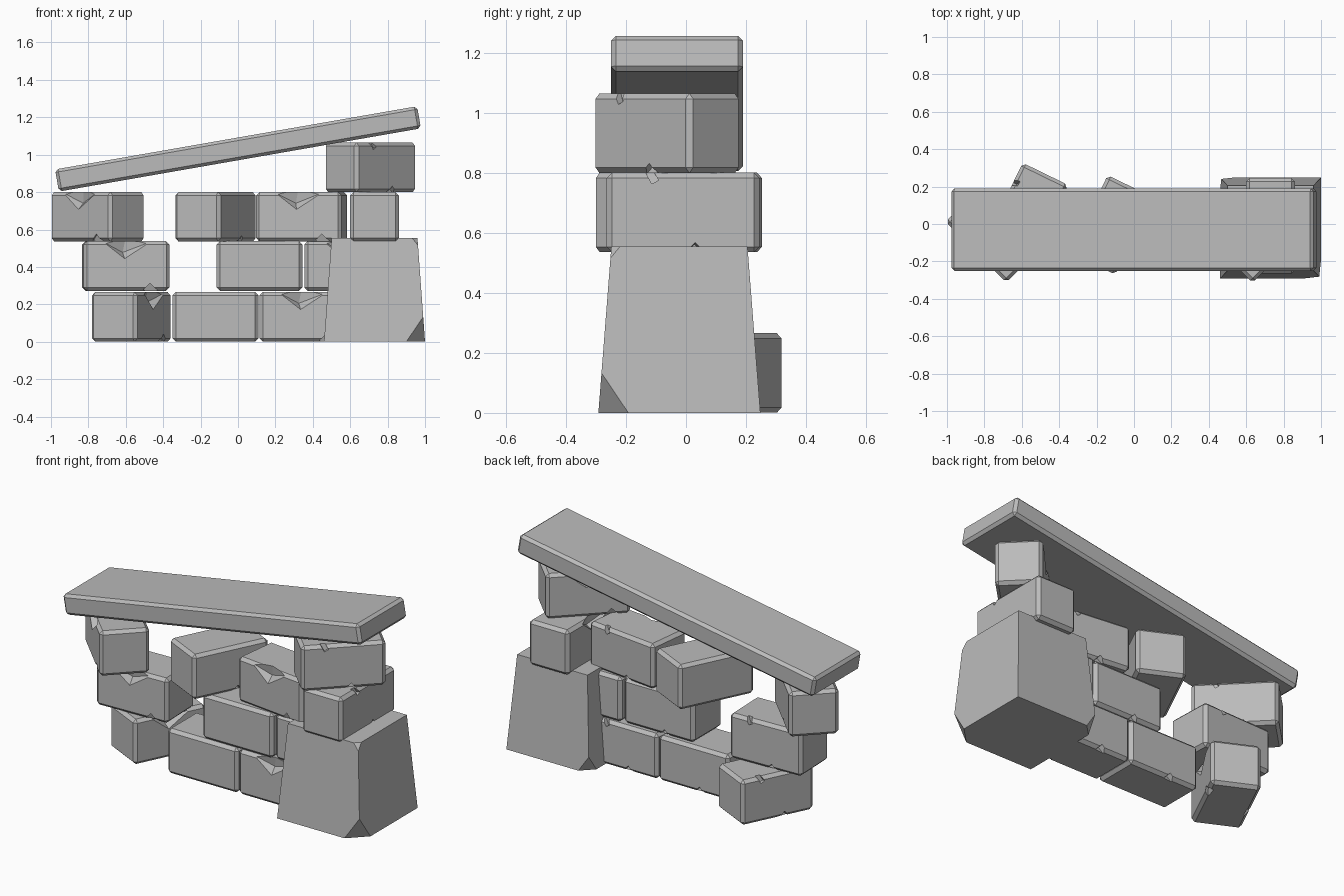
import bpy, bmesh
from math import radians
from mathutils import Matrix, Vector, Euler

cube = bpy.data.objects.get("Cube")
if cube:
    bpy.data.objects.remove(cube, do_unlink=True)

stone_grey = bpy.data.materials.new("stone_grey")
stone_grey.use_nodes = True
COLOUR = (0.5, 0.5, 0.5, 1)
stone_grey.diffuse_color = COLOUR
stone_grey.node_tree.nodes["Principled BSDF"].inputs["Base Color"].default_value = COLOUR


def to_object(name, bm):
    bmesh.ops.recalc_face_normals(bm, faces=bm.faces)
    mesh = bpy.data.meshes.new(name)
    bm.to_mesh(mesh)
    bm.free()
    mesh.materials.append(stone_grey)
    obj = bpy.data.objects.new(name, mesh)
    bpy.context.collection.objects.link(obj)
    return obj


def box(size, bevel):
    bm = bmesh.new()
    bmesh.ops.create_cube(bm, size=1)
    bmesh.ops.scale(bm, vec=size, verts=bm.verts)
    if bevel:
        bmesh.ops.bevel(bm, geom=bm.edges[:], offset=bevel, segments=1, affect='EDGES')
    return bm


def add_pyramid(bm, base, apex):
    """Four-sided spike used to knock a chip out of a block."""
    ring = [bm.verts.new(p) for p in base]
    tip = bm.verts.new(apex)
    bm.faces.new(ring)
    for i in range(4):
        bm.faces.new((ring[i], ring[i - 1], tip))


def add_cube(bm, centre, size, turn):
    m = Matrix.Translation(centre) @ Euler(turn).to_matrix().to_4x4() @ Matrix.Diagonal((*size, 1))
    bmesh.ops.create_cube(bm, size=1, matrix=m)


def carve(obj, size, chipped):
    """Cut the dent and edge nicks that weather each block."""
    x, y, z = (s / 2 for s in size)
    bm = bmesh.new()
    add_cube(bm, (-0.04, y, -z), (0.045, 0.045, 0.045), (0.3, 0.75, 0.3))
    if chipped:
        # wide dent breaking the upper front edge
        add_pyramid(bm, [(-0.17, -y - 0.02, z + 0.02), (0.0, -y - 0.05, z - 0.13),
                         (0.19, -y - 0.02, z + 0.02), (0.0, -y + 0.03, z + 0.04)],
                    (-0.02, -y + 0.045, z - 0.06))
        # broken lower front edge and a slot in the upper back edge
        add_cube(bm, (x - 0.1, -y, -z), (0.06, 0.05, 0.05), (0.4, 0.7, 0.4))
        add_cube(bm, (0.11, y, z), (0.025, 0.06, 0.07), (0.2, 0.5, 0))
    cutter = to_object("chip_cutter", bm)
    cutter.hide_render = True
    mod = obj.modifiers.new("chips", 'BOOLEAN')
    mod.operation = 'DIFFERENCE'
    mod.solver = 'EXACT'
    mod.object = cutter
    bpy.context.view_layer.update()
    result = bpy.data.meshes.new_from_object(obj.evaluated_get(bpy.context.evaluated_depsgraph_get()))
    obj.modifiers.clear()
    obj.data = result
    bpy.data.objects.remove(cutter, do_unlink=True)


def block(name, x, y, z, turn=0, chipped=True, length=0.46, width=0.27):
    size = (length, width, 0.265)
    obj = to_object(name, box(size, 0.018))
    carve(obj, size, chipped)
    obj.location = (x, y, z)
    obj.rotation_euler.z = radians(turn)


# Three courses of loose blocks
LOW, MID, HIGH, TOP = 0.133, 0.405, 0.668, 0.932
block("low_block_left", -0.57, 0.07, LOW, 64, length=0.44)
block("low_block_centre", -0.12, -0.03, LOW, 0, False)
block("low_block_right", 0.345, -0.03, LOW)
block("mid_block_left", -0.6, -0.01, MID, 2)
block("mid_block_centre", 0.115, -0.04, MID, 0, False)
block("mid_block_right", 0.585, -0.03, MID)
block("high_block_left", -0.75, -0.055, HIGH, -45)
block("high_block_centre", -0.12, -0.005, HIGH, -116, False)
block("high_block_right", 0.34, -0.035, HIGH, -7)
block("high_block_end", 0.73, -0.01, HIGH, -90, length=0.51, width=0.26)
block("top_block", 0.708, -0.063, TOP, 225, width=0.25)

# Tapered corner pillar with broken corners
bm = box((0.54, 0.54, 0.555), 0)
for v in bm.verts:
    if v.co.z > 0:
        v.co.x *= 0.85
        v.co.y *= 0.84
for point, normal in [((0.17, -0.27, -0.2775), (1, -1, -0.6)),
                      ((-0.2, 0.27, -0.2775), (-1, 1, -0.6)),
                      ((0.2, -0.2268, 0.2775), (1, -1, 0.9))]:
    cut = bmesh.ops.bisect_plane(bm, geom=bm.verts[:] + bm.edges[:] + bm.faces[:],
                                 plane_co=point, plane_no=Vector(normal), clear_outer=True)
    bmesh.ops.holes_fill(bm, edges=[e for e in bm.edges if e.is_boundary])
pillar = to_object("corner_pillar", bm)
pillar.location = (0.73, -0.022, 0.2775)

# Long tilted slab resting across the top
slab = to_object("top_slab", box((1.965, 0.44, 0.12), 0.016))
slab.location = (0, -0.03, 1.031)
slab.rotation_euler.y = radians(-9.9)
